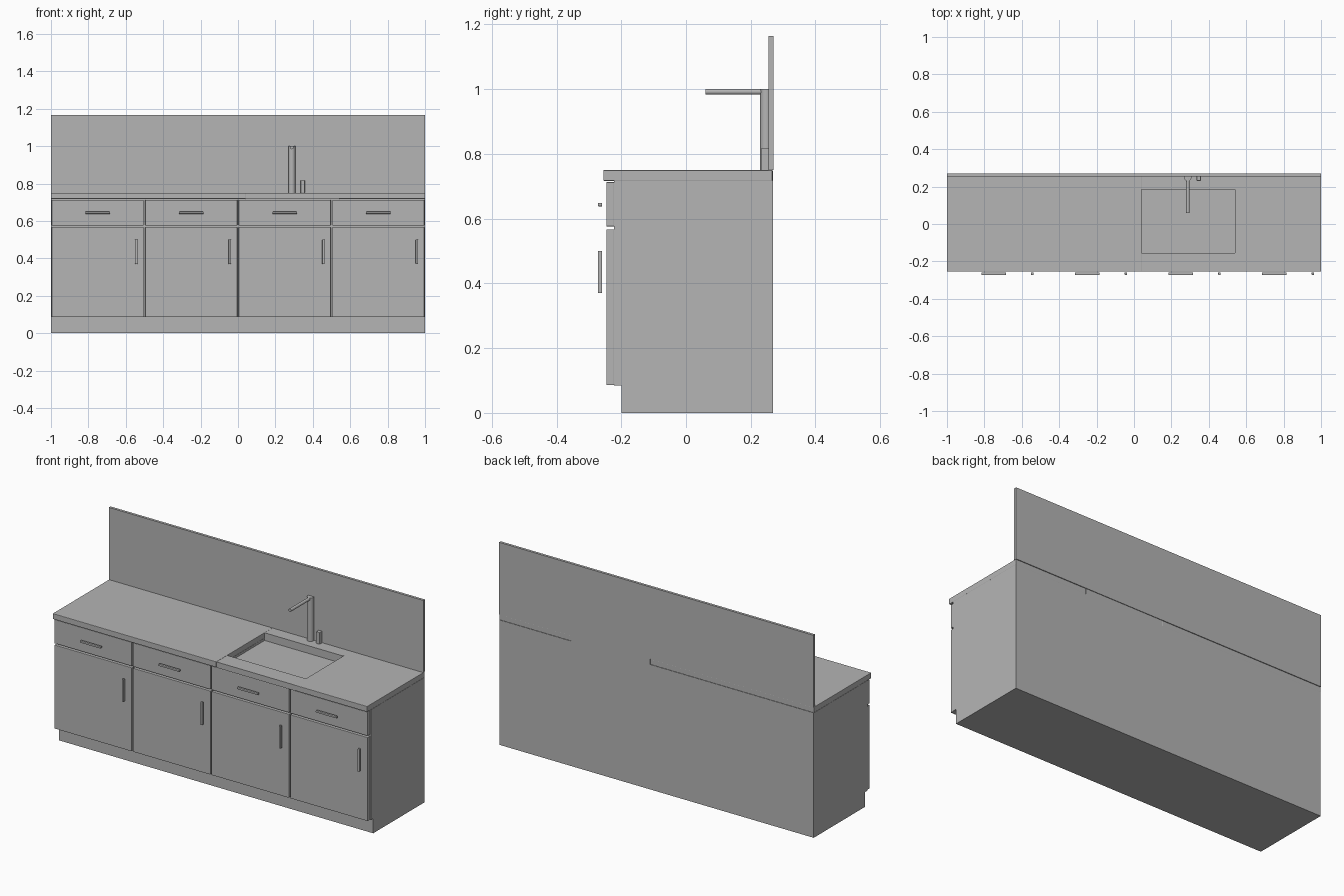
import bpy, bmesh, math
from mathutils import Matrix

cube = bpy.data.objects.get("Cube")
if cube:
    bpy.data.objects.remove(cube, do_unlink=True)

grey = bpy.data.materials.new("plain_grey")
grey.use_nodes = True
colour = (0.46, 0.46, 0.46, 1)
grey.diffuse_color = colour
grey.node_tree.nodes["Principled BSDF"].inputs["Base Color"].default_value = colour


def finish(bm, name):
    bmesh.ops.recalc_face_normals(bm, faces=bm.faces)
    mesh = bpy.data.meshes.new(name)
    bm.to_mesh(mesh)
    bm.free()
    mesh.materials.append(grey)
    obj = bpy.data.objects.new(name, mesh)
    bpy.context.collection.objects.link(obj)
    return obj


def box(name, x, y, z, bevel=0):
    """Box from (low, high) ranges, with optional softened edges."""
    bm = bmesh.new()
    bmesh.ops.create_cube(bm, size=1)
    for v in bm.verts:
        v.co = [r[0] if c < 0 else r[1] for c, r in zip(v.co, (x, y, z))]
    obj = finish(bm, name)
    if bevel:
        mod = obj.modifiers.new("soft_edges", "BEVEL")
        mod.width = bevel
        mod.segments = 2
    return obj


def rod(name, centre, radius, length, rotation=Matrix()):
    bm = bmesh.new()
    bmesh.ops.create_cone(bm, cap_ends=True, segments=24, radius1=radius,
                          radius2=radius, depth=length,
                          matrix=Matrix.Translation(centre) @ rotation)
    obj = finish(bm, name)
    for o in bpy.context.selected_objects:
        o.select_set(False)
    obj.select_set(True)
    bpy.context.view_layer.objects.active = obj
    bpy.ops.object.shade_smooth_by_angle()
    return obj


# Cabinet body: side profile with a toe kick, extruded along its length
FRONT, BACK, TOP = -0.222, 0.268, 0.718
profile = [(-0.2, 0), (BACK, 0), (BACK, TOP), (FRONT, TOP), (FRONT, 0.085), (-0.2, 0.085)]
bm = bmesh.new()
face = bm.faces.new([bm.verts.new((-1, y, z)) for y, z in profile])
side = bmesh.ops.extrude_face_region(bm, geom=[face])
bmesh.ops.translate(bm, vec=(2, 0, 0),
                    verts=[g for g in side["geom"] if isinstance(g, bmesh.types.BMVert)])
body = finish(bm, "cabinet_body")

# Sink basin sunk into the body
SINK = (0.04, 0.54)
BASIN = (-0.155, 0.185)
cutter = box("basin_cutter", SINK, BASIN, (0.705, 0.8))
cutter.hide_render = True
cutter.hide_set(True)
cut = body.modifiers.new("basin", "BOOLEAN")
cut.object = cutter
cut.solver = "EXACT"

# Worktop on both sides of the sink, and the sink rims
box("worktop_right", (-1, SINK[0]), (-0.255, 0.267), (TOP, 0.75), 0.002)
box("worktop_left", (SINK[1], 1), (-0.255, 0.267), (TOP, 0.75), 0.002)
box("sink_front_rim", SINK, (-0.253, BASIN[0]), (0.716, 0.749))
box("sink_back_rim", SINK, (BASIN[1], BACK), (0.716, 0.749))

# Splashback
box("splashback", (-1, 1), (0.255, 0.27), (0.75, 1.165))

# Four bays, each with a drawer, a door and their handles
for i in range(4):
    left = -1 + i * 0.5
    mid = left + 0.25
    span = (left + 0.004, left + 0.496)
    depth = (-0.246, FRONT)
    grip = (-0.272, -0.259)
    box(f"drawer_front_{i + 1}", span, depth, (0.576, 0.713), 0.002)
    box(f"door_{i + 1}", span, depth, (0.086, 0.567), 0.002)
    box(f"drawer_handle_{i + 1}", (mid - 0.066, mid + 0.066), grip, (0.638, 0.649), 0.002)
    box(f"door_handle_{i + 1}", (mid + 0.2, mid + 0.212), grip, (0.37, 0.5), 0.002)

# Tap: column, spout and lever
rod("tap_column", (0.288, 0.248, 0.875), 0.019, 0.25)
rod("tap_spout", (0.288, 0.153, 0.992), 0.009, 0.186, Matrix.Rotation(math.pi / 2, 4, "X"))
box("tap_lever", (0.335, 0.357), (0.231, 0.256), (0.749, 0.817), 0.002)
